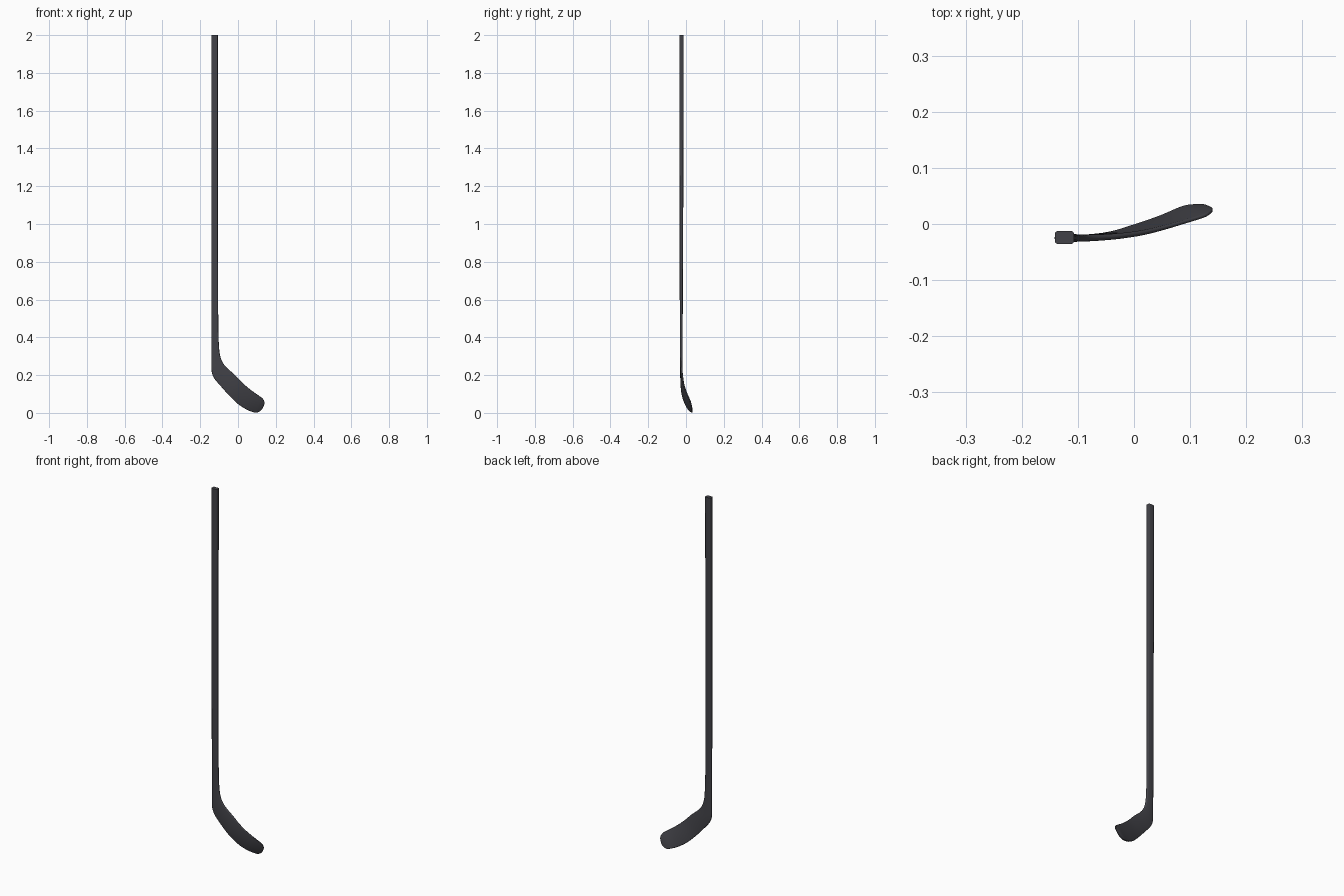
import bpy, bmesh, math
from mathutils import Vector

if "Cube" in bpy.data.objects:
    bpy.data.objects.remove(bpy.data.objects["Cube"])

# Stations from the butt of the shaft to the blade toe:
# heel/bottom edge (x, y, z), inner/top edge (x, y, z), thickness
STATIONS = [
    ((-.141, -.024, 2.00), (-.107, -.024, 2.00), .023),
    ((-.141, -.024, 1.20), (-.107, -.024, 1.20), .020),
    ((-.141, -.025, .70), (-.106, -.025, .70), .017),
    ((-.141, -.025, .45), (-.104, -.025, .45), .015),
    ((-.141, -.025, .35), (-.101, -.025, .36), .014),
    ((-.141, -.025, .27), (-.095, -.025, .305), .013),
    ((-.140, -.025, .22), (-.080, -.025, .265), .012),
    ((-.126, -.025, .183), (-.055, -.024, .235), .011),
    ((-.090, -.024, .140), (-.020, -.021, .204), .010),
    ((-.045, -.018, .090), (.020, -.015, .163), .009),
    ((.000, -.004, .047), (.057, -.006, .130), .008),
    ((.045, .012, .018), (.092, .004, .104), .007),
    ((.085, .029, .003), (.122, .013, .083), .007),
    ((.106, .033, .004), (.133, .018, .073), .006),
    ((.124, .033, .016), (.139, .023, .060), .006),
    ((.135, .030, .034), (.140, .027, .048), .004),
]


def spline(p, t):
    """Catmull-Rom blend of four vectors."""
    a, b, c, d = p
    return .5 * (2 * b + (c - a) * t + (2 * a - 5 * b + 4 * c - d) * t * t
                 + (3 * b - a - 3 * c + d) * t ** 3)


# Smooth the blade stations, leave the straight shaft sparse
data = [Vector((*p, *q, t)) for p, q, t in STATIONS]
rows = []
for i in range(len(data) - 1):
    quad = [data[max(0, min(len(data) - 1, i + k))] for k in (-1, 0, 1, 2)]
    steps = 1 if i < 3 else 3
    for s in range(steps):
        rows.append(spline(quad, s / steps) if i >= 3 else data[i])
rows.append(data[-1])
edges = [(Vector(r[0:3]), Vector(r[3:6]), r[6]) for r in rows]
mids = [(p + q) / 2 for p, q, t in edges]


def rounded_ring(i):
    """Rounded rectangle spanning the two edge points of a station."""
    p, q, t = edges[i]
    wide = q - p
    w = wide.length
    wide.normalize()
    along = mids[min(i + 1, len(mids) - 1)] - mids[max(i - 1, 0)]
    thick = along.cross(wide).normalized()
    r = min(.005, t * .45, w * .4)
    pts = []
    for c, (sx, sy) in enumerate(((1, 1), (-1, 1), (-1, -1), (1, -1))):
        for k in range(4):
            a = math.pi / 2 * (c + k / 3)
            u = sx * (w / 2 - r) + r * math.cos(a)
            v = sy * (t / 2 - r) + r * math.sin(a)
            pts.append(mids[i] + wide * u + thick * v)
    return pts


# One continuous skin for shaft, hosel and blade
bm = bmesh.new()
rings = [[bm.verts.new(c) for c in rounded_ring(i)] for i in range(len(edges))]
for a, b in zip(rings, rings[1:]):
    n = len(a)
    for k in range(n):
        bm.faces.new((a[k], a[(k + 1) % n], b[(k + 1) % n], b[k]))
bm.faces.new(rings[0])
bm.faces.new(rings[-1])
bmesh.ops.recalc_face_normals(bm, faces=bm.faces)
mesh = bpy.data.meshes.new("hockey_stick")
bm.to_mesh(mesh)
bm.free()
stick = bpy.data.objects.new("hockey_stick", mesh)
bpy.context.collection.objects.link(stick)

# Dark composite finish
mat = bpy.data.materials.new("dark_composite")
mat.diffuse_color = (.055, .055, .065, 1)
mat.use_nodes = True
mat.node_tree.nodes["Principled BSDF"].inputs["Base Color"].default_value = mat.diffuse_color
mesh.materials.append(mat)

bpy.context.view_layer.objects.active = stick
stick.select_set(True)
bpy.ops.object.shade_smooth_by_angle(angle=math.radians(40))
